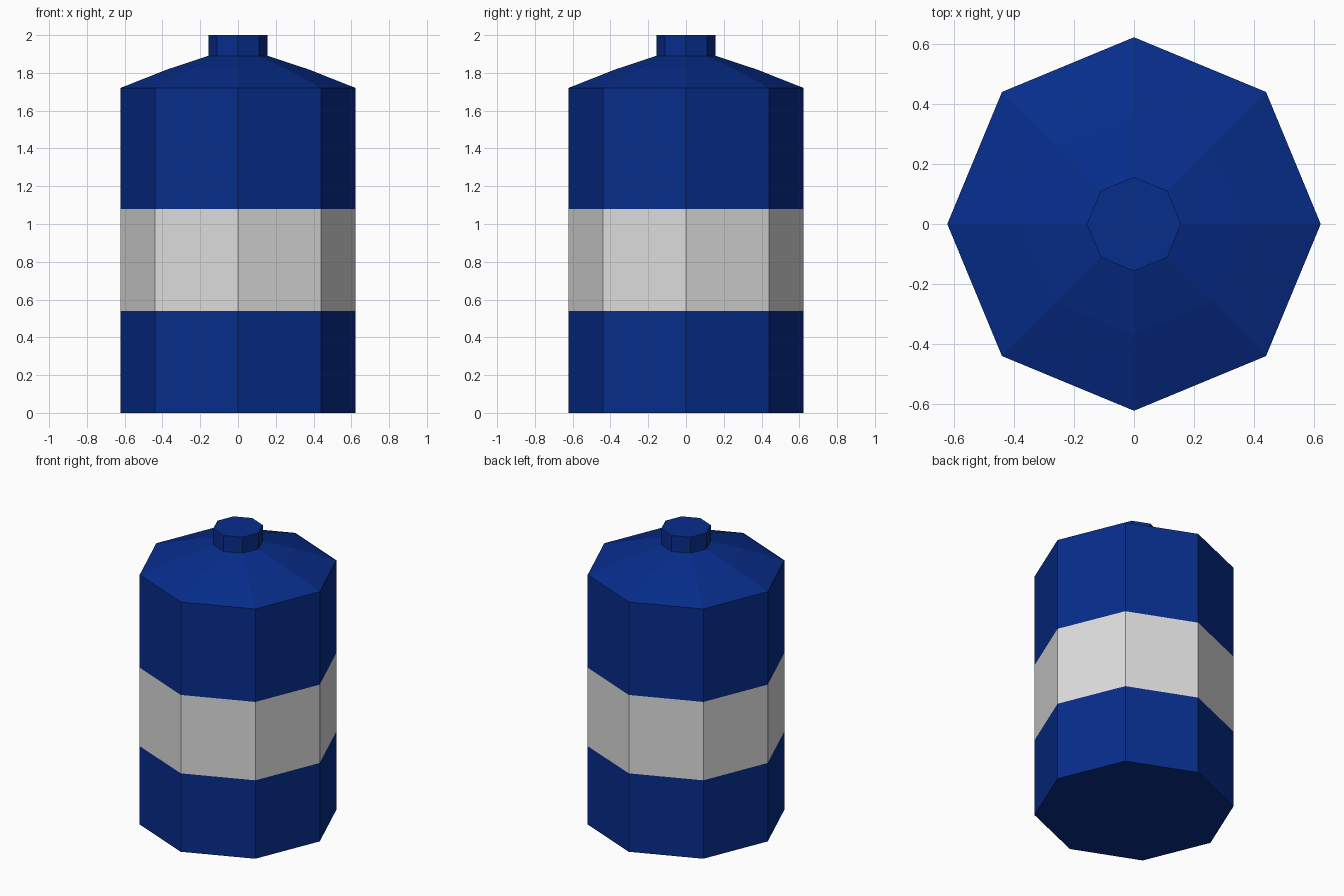
import bpy
import bmesh
from math import cos, sin, tau

SIDES = 8

cube = bpy.data.objects.get("Cube")
if cube:
    bpy.data.objects.remove(cube, do_unlink=True)


def make_material(name, rgb):
    mat = bpy.data.materials.new(name)
    mat.use_nodes = True
    mat.diffuse_color = (*rgb, 1)
    mat.node_tree.nodes["Principled BSDF"].inputs["Base Color"].default_value = (*rgb, 1)
    return mat


blue = make_material("deep blue", (0.002, 0.026, 0.26))
white = make_material("light grey", (0.72, 0.72, 0.72))


def lathe(name, profile, materials, rule=None):
    """Closed, flat-faced turning of a (radius, height) profile."""
    bm = bmesh.new()
    rings = [[bm.verts.new((r * cos(tau * i / SIDES), r * sin(tau * i / SIDES), z))
              for i in range(SIDES)] for r, z in profile]
    for low, high in zip(rings, rings[1:]):
        for i in range(SIDES):
            j = (i + 1) % SIDES
            bm.faces.new((low[i], low[j], high[j], high[i]))
    bm.faces.new(rings[0][::-1])
    bm.faces.new(rings[-1])
    bm.normal_update()
    if rule:
        for face in bm.faces:
            face.material_index = rule(face)
    mesh = bpy.data.meshes.new(name)
    bm.to_mesh(mesh)
    bm.free()
    for mat in materials:
        mesh.materials.append(mat)
    obj = bpy.data.objects.new(name, mesh)
    bpy.context.collection.objects.link(obj)
    return obj


# Straight-sided body with a painted band and a sloping shoulder
RADIUS, NECK = 0.623, 0.157
BAND_LOW, BAND_HIGH = 0.54, 1.08
lathe("canister_body",
      [(RADIUS, 0), (RADIUS, BAND_LOW), (RADIUS, BAND_HIGH), (RADIUS, 1.72),
       (0.37, 1.82), (NECK, 1.89)],
      [blue, white],
      lambda f: int(BAND_LOW < f.calc_center_median().z < BAND_HIGH))

# Small cap on top
lathe("cap", [(NECK, 1.89), (NECK, 2.0)], [blue])
